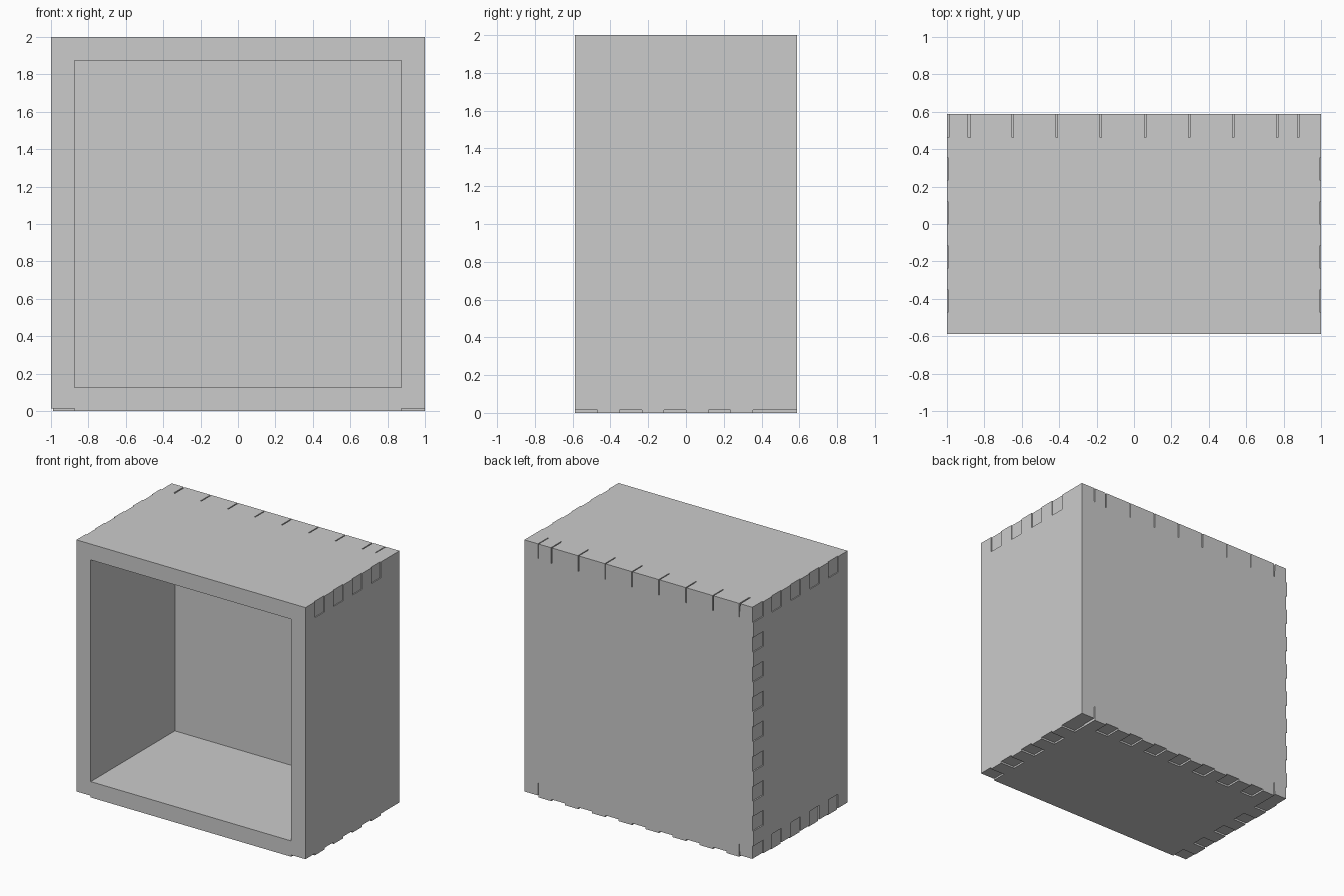
import bpy, bmesh
from mathutils import Vector

if "Cube" in bpy.data.objects:
    bpy.data.objects.remove(bpy.data.objects["Cube"])

T = 0.125            # wall thickness
P = 2 / 17           # finger width
D = 0.587            # half depth
GAP = 0.004          # half of the clearance slit
REC = 0.0075         # how far short the fingers stop
FOOT = 0.014         # walls end slightly above the floor's underside
YI = D - T           # inner face of the back


def fingers(start, indices, level, grow_left=0.0):
    return [(start + k * P - grow_left, start + (k + 1) * P, level) for k in indices]


def outline(u0, u1, v0, v1, bottom=(), right=(), top=(), left=()):
    """Rectangle whose edges step to another level over given intervals."""
    pts = []

    def edge(lo, hi, base, mods, along_u, flip):
        line = [(lo, base)]
        for a, b, lev in mods:
            a, b = max(a, lo), min(b, hi)
            line += [(a, base), (a, lev), (b, lev), (b, base)]
        line.append((hi, base))
        if flip:
            line.reverse()
        for s, l in line:
            p = (s, l) if along_u else (l, s)
            if not pts or (Vector(p) - Vector(pts[-1])).length > 1e-5:
                pts.append(p)

    edge(u0, u1, v0, bottom, True, False)
    edge(v0, v1, u1, right, False, False)
    edge(u0, u1, v1, top, True, True)
    edge(v0, v1, u0, left, False, True)
    if (Vector(pts[0]) - Vector(pts[-1])).length < 1e-5:
        pts.pop()
    return pts


def panel(name, pts, axis, w0, w1):
    """Extrude a 2D outline along an axis from w0 to w1."""
    place = {'x': lambda u, v, w: (w, u, v),
             'y': lambda u, v, w: (u, w, v),
             'z': lambda u, v, w: (u, v, w)}[axis]
    bm = bmesh.new()
    face = bm.faces.new([bm.verts.new(place(u, v, w0)) for u, v in pts])
    ext = bmesh.ops.extrude_face_region(bm, geom=[face], use_keep_orig=True)
    move = Vector(place(0, 0, w1 - w0))
    bmesh.ops.translate(bm, vec=move, verts=[g for g in ext['geom'] if isinstance(g, bmesh.types.BMVert)])
    bmesh.ops.recalc_face_normals(bm, faces=bm.faces)
    mesh = bpy.data.meshes.new(name)
    bm.to_mesh(mesh)
    bm.free()
    ob = bpy.data.objects.new(name, mesh)
    bpy.context.collection.objects.link(ob)
    return ob


odd_wide = range(1, 16, 2)     # fingers along the 2-unit edges
odd_deep = range(1, 8, 2)      # fingers along the depth

# back panel, notched on all four edges
panel("back_panel", outline(
    -1 + 0.01, 1, FOOT, 2,
    bottom=fingers(-1, odd_wide, T),
    top=fingers(-1, odd_wide, 2 - T, GAP),
    left=fingers(0, odd_wide, -1 + T),
    right=fingers(0, odd_wide, 1 - T)), 'y', YI, D)

# side panels, notched for floor and lid, tabbed into the back
side = outline(-D, YI, FOOT, 2,
               bottom=fingers(-D, odd_deep, T),
               top=fingers(-D, odd_deep, 2 - T),
               right=fingers(0, odd_wide, D))
panel("left_side_panel", side, 'x', -1, -1 + T)
panel("right_side_panel", side, 'x', 1 - T, 1)

# lid: side tabs stop short, back tabs leave thin slits
panel("top_panel", outline(
    -1 + T, 1 - T, -D, YI,
    left=fingers(-D, odd_deep, -1 + REC),
    right=fingers(-D, odd_deep, 1 - REC),
    top=fingers(-1, odd_wide, D, -GAP)), 'z', 2 - T, 2)

# floor
panel("bottom_panel", outline(
    -1 + T, 1 - T, -D, YI,
    left=fingers(-D, odd_deep, -1 + 0.01),
    right=fingers(-D, odd_deep, 1),
    top=fingers(-1, odd_wide, D)), 'z', 0, T)
